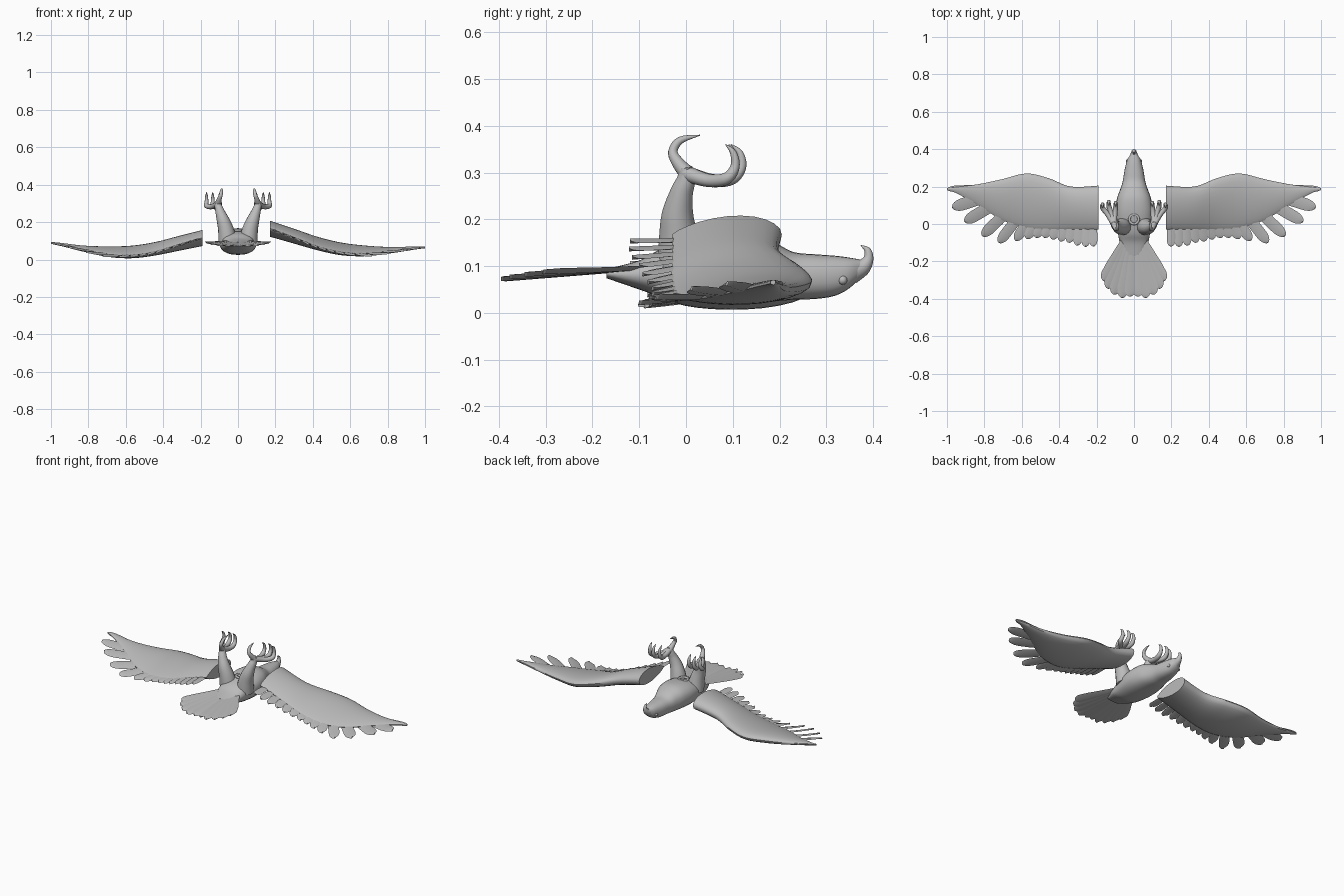
import bpy, bmesh, math
from mathutils import Vector

if "Cube" in bpy.data.objects:
    bpy.data.objects.remove(bpy.data.objects["Cube"])

grey = bpy.data.materials.new("plain grey")
grey.use_nodes = True
grey.diffuse_color = (0.5, 0.5, 0.5, 1)
grey.node_tree.nodes["Principled BSDF"].inputs["Base Color"].default_value = (0.5, 0.5, 0.5, 1)


def smooth(rows, steps=5):
    """Catmull-Rom interpolation through rows of numbers."""
    out = []
    for i in range(len(rows) - 1):
        a, b, c, d = (rows[min(max(i + j, 0), len(rows) - 1)] for j in (-1, 0, 1, 2))
        for k in range(steps):
            t = k / steps
            out.append([0.5 * (2 * q + (r - p) * t + (2 * p - 5 * q + 4 * r - s) * t * t
                               + (3 * q - p - 3 * r + s) * t ** 3)
                        for p, q, r, s in zip(a, b, c, d)])
    return out + [list(rows[-1])]


def loft(bm, rings):
    loops = [[bm.verts.new(p) for p in ring] for ring in rings]
    n = len(loops[0])
    for a, b in zip(loops, loops[1:]):
        for i in range(n):
            bm.faces.new((a[i], a[(i + 1) % n], b[(i + 1) % n], b[i]))
    bm.faces.new(loops[0])
    bm.faces.new(loops[-1])


def tube(bm, path, sides=12):
    """Round tube through (x, y, z, radius) rows."""
    pts = smooth(path)
    rings = []
    for i, (x, y, z, r) in enumerate(pts):
        ahead, behind = pts[min(i + 1, len(pts) - 1)], pts[max(i - 1, 0)]
        t = (Vector(ahead[:3]) - Vector(behind[:3])).normalized()
        n = t.cross(Vector((1, 0, 0))).normalized()
        b = n.cross(t)
        rings.append([Vector((x, y, z)) + max(r, 0.001) * (n * math.cos(a) + b * math.sin(a))
                      for a in (2 * math.pi * k / sides for k in range(sides))])
    loft(bm, rings)


def feather(bm, root, tip, width, place, tilt=0.004):
    """Thin blade with a rounded tip, laid on the surface given by place(x, y, lift)."""
    root, tip = Vector(root), Vector(tip)
    d = (tip - root).normalized()
    side = Vector((-d.y, d.x))
    rings = []
    for k in range(15):
        t = math.sin(k / 14 * math.pi / 2)
        e = max(0, (t - 0.82) / 0.18)
        w = width * (0.65 + 0.35 * min(1, t * 1.6)) * max(0.12, math.sqrt(max(0, 1 - e * e)))
        p = root.lerp(tip, t)
        l, r = p + side * w, p - side * w
        rings.append([place(l.x, l.y, tilt), place(p.x, p.y, 0.005),
                      place(r.x, r.y, -tilt), place(p.x, p.y, -0.005)])
    loft(bm, rings)


def finish(name, bm, angle=40):
    bmesh.ops.recalc_face_normals(bm, faces=bm.faces)
    mesh = bpy.data.meshes.new(name)
    bm.to_mesh(mesh)
    bm.free()
    mesh.materials.append(grey)
    obj = bpy.data.objects.new(name, mesh)
    bpy.context.collection.objects.link(obj)
    bpy.ops.object.select_all(action="DESELECT")
    obj.select_set(True)
    bpy.context.view_layer.objects.active = obj
    bpy.ops.object.shade_smooth_by_angle(angle=math.radians(angle))


# Body and head: y, half width, low z, high z
body = [(-.17, .045, .074, .094), (-.1, .075, .05, .112), (-.05, .086, .034, .138),
        (.02, .098, .027, .156), (.08, .1, .025, .166), (.14, .09, .025, .166),
        (.19, .072, .025, .15), (.23, .06, .028, .13), (.28, .052, .03, .125),
        (.32, .043, .037, .122), (.35, .033, .053, .118), (.372, .018, .075, .114)]
bm = bmesh.new()
rings = []
for y, w, lo, hi in smooth(body):
    ring = []
    for k in range(24):
        a = 2 * math.pi * k / 24
        c, s = math.cos(a), math.sin(a)
        ring.append((w * math.copysign(abs(c) ** 0.85, c), y,
                     (lo + hi) / 2 + (hi - lo) / 2 * math.copysign(abs(s) ** 0.85, s)))
    rings.append(ring)
loft(bm, rings)
finish("body", bm)

# Hooked beak
bm = bmesh.new()
tube(bm, [(0, .355, .088, .026), (0, .378, .098, .018), (0, .39, .116, .011),
          (0, .388, .134, .007), (0, .374, .144, .001)])
finish("beak", bm)

# Small raised ring on the belly
bpy.ops.mesh.primitive_torus_add(major_radius=.025, minor_radius=.007, location=(0, .025, .157),
                                 major_segments=20, minor_segments=8)
bpy.context.object.name = "belly_ring"
bpy.context.object.data.materials.append(grey)
bpy.ops.object.shade_smooth_by_angle(angle=math.radians(60))

# Tail fan
bm = bmesh.new()
tail_place = lambda x, y, lift: (x, y, .095 + .08 * (y + .1) + .35 * x * x + lift)
tail_tips = [(.022, -.388), (.065, -.395), (.108, -.377), (.142, -.345), (.163, -.305)]
for s in (1, -1):
    for x, y in tail_tips:
        feather(bm, (s * x * .3, -.09), (s * x, y), .032, tail_place, s * .003)
finish("tail", bm)

# Wing stations: x, leading y, trailing y, height, thickness, trailing droop
stations = smooth([(.18, .205, -.03, .14, .078, 0), (.33, .2, -.03, .105, .07, .018),
                   (.45, .245, -.03, .074, .06, .03), (.57, .27, -.02, .052, .055, .03),
                   (.7, .24, .02, .049, .045, .03), (.83, .213, .1, .057, .026, .018),
                   (.95, .198, .165, .072, .012, .005), (1, .191, .181, .077, .006, 0)])


def surface(x, y):
    for a, b in zip(stations, stations[1:]):
        if x <= b[0] or b is stations[-1]:
            t = min(1, max(0, (x - a[0]) / (b[0] - a[0])))
            height, droop = a[3] + (b[3] - a[3]) * t, a[5] + (b[5] - a[5]) * t
            return height - droop * (.2 - y) / .3


wing_tips = [(.208, -.12), (.25, -.122), (.295, -.115), (.34, -.1), (.385, -.093), (.43, -.082),
             (.475, -.073), (.52, -.072), (.57, -.078), (.63, -.088), (.72, -.1), (.81, -.064),
             (.905, .012), (.972, .088), (1, .187)]

for s, label in ((1, "left"), (-1, "right")):
    # The two wings hang at slightly different tilts
    def wing_place(x, y, lift):
        shift = s * .01 * (1 - (x - .18) / .82)
        return (s * (x - shift), y, surface(x, y) + s * (.025 - .045 * (x - .18)) + lift)

    # Solid front of the wing
    bm = bmesh.new()
    rings = []
    for x, lead, trail, _, thick, _ in stations:
        ring = []
        for k in range(24):
            a = 2 * math.pi * k / 24
            u = (1 - math.cos(a)) / 2
            half = thick / 2 * 2.5 * math.sqrt(u) * (1 - u) ** .8 + .002
            ring.append(wing_place(x, lead + (trail - lead) * u, math.copysign(half, math.sin(a))))
        rings.append(ring)
    loft(bm, rings)
    finish(label + "_wing", bm)

    # Flight feathers, fanning outwards
    bm = bmesh.new()
    for x, y in wing_tips:
        f = max(0, (x - .22) / .78)
        feather(bm, (x - .34 * f ** 1.3, .06 + .135 * f), (x, y), .022 + .011 * f * (x < .99) - .004 * (x > .99),
                wing_place)
    finish(label + "_wing_feathers", bm)

    # Leg
    bm = bmesh.new()
    tube(bm, [(s * x, y, z, r) for x, y, z, r in
              [(.055, -.01, .1, .05), (.065, -.016, .16, .042), (.08, -.018, .21, .034),
               (.096, -.01, .255, .025), (.105, 0, .285, .02), (.11, 0, .312, .014)]], 16)
    finish(label + "_leg", bm)

    # Hind toe and three front toes with curved claws
    bm = bmesh.new()
    tube(bm, [(s * x, y, z, r) for x, y, z, r in
              [(.108, .005, .295, .018), (.1, -.018, .322, .013), (.092, -.028, .345, .01),
               (.088, -.012, .369, .008), (.086, .03, .38, .001)]])
    for x, reach in ((.098, .95), (.135, 1), (.168, .88)):
        mid = (x + .108) / 2
        tube(bm, [(s * .108, 0, .298, .017), (s * mid, .055 * reach, .283, .014),
                  (s * x, .098 * reach, .287, .013), (s * x, .119 * reach, .312, .01),
                  (s * x, .115 * reach, .342, .007), (s * x, .096 * reach, .36, .001)])
    finish(label + "_foot", bm)

    # Eye
    bm = bmesh.new()
    bmesh.ops.create_uvsphere(bm, u_segments=12, v_segments=8, radius=.01)
    bmesh.ops.translate(bm, verts=bm.verts, vec=(s * .034, .335, .07))
    finish(label + "_eye", bm)
